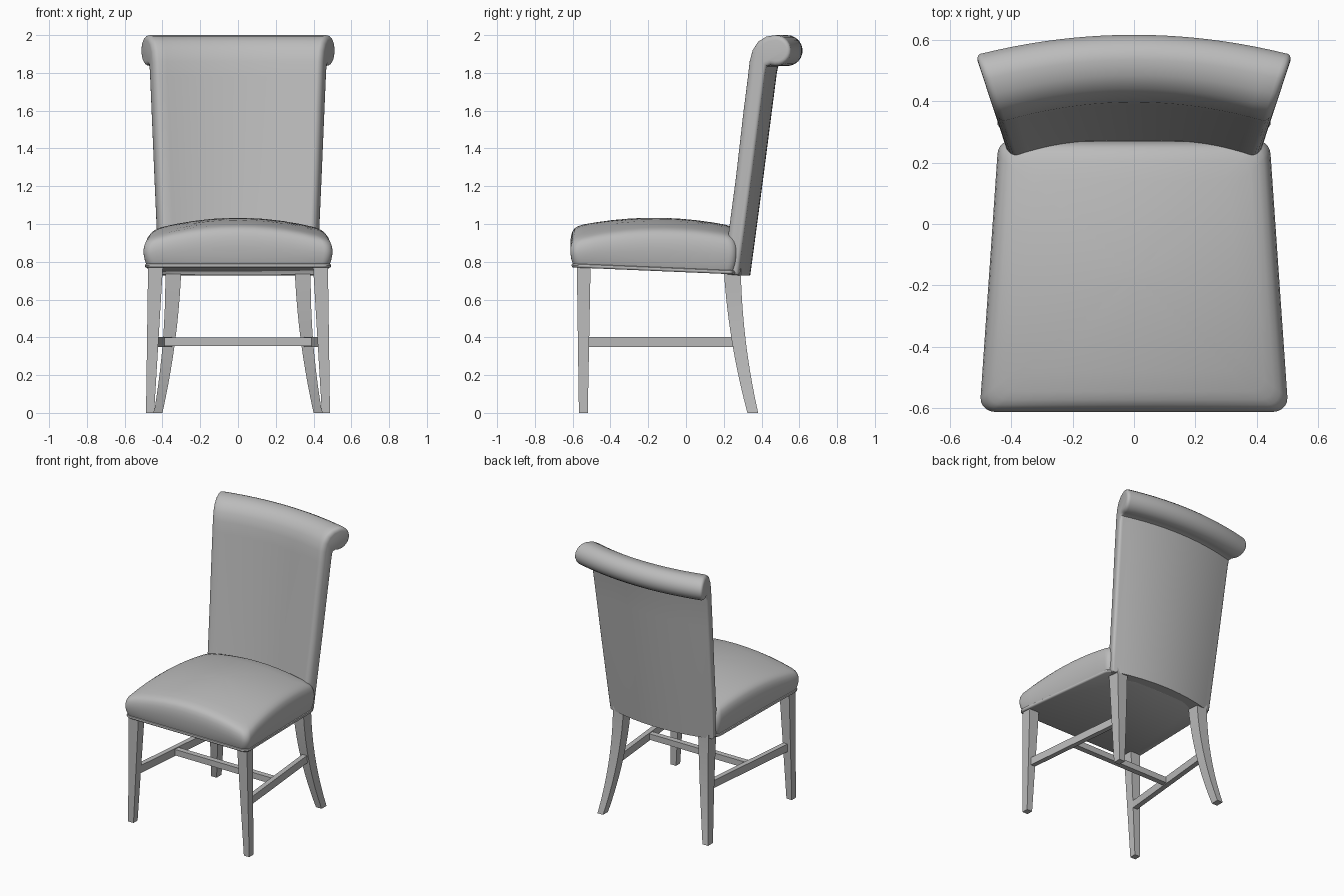
import bpy, bmesh, math
from mathutils import Vector

if "Cube" in bpy.data.objects:
    bpy.data.objects.remove(bpy.data.objects["Cube"])

grey = bpy.data.materials.new("plain grey")
grey.diffuse_color = (0.5, 0.5, 0.5, 1)
grey.use_nodes = True
grey.node_tree.nodes["Principled BSDF"].inputs["Base Color"].default_value = grey.diffuse_color


def loft(name, rings, angle=40):
    """Skin a list of equal-length closed rings and cap both ends."""
    bm = bmesh.new()
    vr = [[bm.verts.new(p) for p in r] for r in rings]
    n = len(vr[0])
    for a, b in zip(vr, vr[1:]):
        for i in range(n):
            j = (i + 1) % n
            bm.faces.new((a[i], a[j], b[j], b[i]))
    bm.faces.new(vr[0])
    bm.faces.new(vr[-1])
    bmesh.ops.recalc_face_normals(bm, faces=bm.faces)
    me = bpy.data.meshes.new(name)
    bm.to_mesh(me)
    bm.free()
    ob = bpy.data.objects.new(name, me)
    bpy.context.collection.objects.link(ob)
    me.materials.append(grey)
    bpy.ops.object.select_all(action='DESELECT')
    ob.select_set(True)
    bpy.context.view_layer.objects.active = ob
    bpy.ops.object.shade_smooth_by_angle(angle=math.radians(angle))
    return ob


# Seat outline: tapered rectangle with rounded corners
CY = -0.17
corners = [(0.5, -0.612, -90), (0.445, 0.272, 0), (-0.445, 0.272, 90), (-0.5, -0.612, 180)]
arcs = []
for x, y, a0 in corners:
    r = 0.045
    cx, cy = x - math.copysign(r, x), y - math.copysign(r, y)
    arcs.append([Vector((cx + r * math.cos(math.radians(a0 + k * 18)),
                         cy + r * math.sin(math.radians(a0 + k * 18)))) for k in range(6)])
outline = []
for i, arc in enumerate(arcs):
    nxt = arcs[(i + 1) % 4][0]
    outline += arc + [arc[-1].lerp(nxt, k / 10) for k in range(1, 10)]


def base_z(y):
    return 0.77 - 0.0425 * (y + 0.6)


def dome_z(x, y):
    return 1.033 - 0.07 * (x / 0.48) ** 2 - 0.045 * ((y - CY) / 0.42) ** 2


def seat_ring(s, height):
    pts = []
    for p in outline:
        x, y = p.x * s, CY + (p.y - CY) * s
        pts.append((x, y, height(x, y)))
    return pts


# Cushion: rounded sides and domed top
cushion = [(0.96, 0.04), (0.97, 0.1), (0.99, 0.3), (1, 0.5), (1, 0.65), (0.992, 0.78), (0.975, 0.89),
           (0.95, 0.95), (0.91, 0.985), (0.85, 1), (0.7, 1), (0.5, 1), (0.3, 1), (0.12, 1), (0.02, 1)]
loft("seat_cushion", [seat_ring(s, lambda x, y, f=f: base_z(y) + f * (dome_z(x, y) - base_z(y)))
                      for s, f in cushion], 60)

# Welt and underside below the cushion
welt = [(0.97, 0), (0.982, 0.004), (0.987, 0.011), (0.982, 0.018), (0.965, 0.022)]
loft("seat_base", [seat_ring(s, lambda x, y, h=h: base_z(y) + h) for s, h in welt])

# Backrest: side profile with a rolled top, swept along a shallow arc
profile = [(0.198, 0.735), (0.225, 0.95), (0.265, 1.25), (0.305, 1.6), (0.328, 1.78), (0.337, 1.86),
           (0.353, 1.92), (0.382, 1.965), (0.425, 1.992)]
for k in range(13):
    a = math.radians(90 - k * 200 / 12)
    profile.append((0.475 + 0.082 * math.cos(a), 1.918 + 0.082 * math.sin(a)))
profile += [(0.428, 1.835), (0.421, 1.8), (0.395, 1.6), (0.35, 1.25), (0.31, 0.95), (0.28, 0.728)]
profile = [Vector(p) for p in profile]


def shrunk(d):
    out = []
    for i, p in enumerate(profile):
        t0 = (p - profile[i - 1]).normalized()
        t1 = (profile[(i + 1) % len(profile)] - p).normalized()
        n0, n1 = Vector((t0.y, -t0.x)), Vector((t1.y, -t1.x))
        out.append(p + (n0 + n1) * d / max(0.5, 1 + n0.dot(n1)))
    return out


R = 0.026
stations = [(-1, R * (1 - math.cos(math.radians(a))), R * (1 - math.sin(math.radians(a))))
            for a in (90, 67, 45, 22, 0)]
stations += [(-1 + k / 10, 0, R * (1 - k / 10)) for k in range(1, 10)] + [(0, 0, 0)]
half = [(u, ins, pull) for u, ins, pull in stations]
# Rounded ends: profile insets as it reaches full width
half = [(-1, R * (1 - math.sin(math.radians(a))), R * (1 - math.cos(math.radians(a))))
        for a in (0, 22, 45, 67, 90)] + [(-1 + k / 10, 0, R * (1 - k / 10)) for k in range(1, 11)]
stations = half + [(-u, i, p) for u, i, p in reversed(half[:-1])]
rings = []
for u, inset, pull in stations:
    ring = []
    for p in shrunk(inset):
        w = 0.407 + 0.33 * (p.x - 0.22)
        x = u * w - math.copysign(pull, u) if u else 0
        ring.append((x, p.x + 0.06 * (1 - u * u), p.y))
    rings.append(ring)
loft("backrest", rings, 50)


def bar(name, stations, side):
    """Square bar from stations (x0, x1, y0, y1, z), mirrored by side."""
    return loft(name, [[(side * x0, y0, z), (side * x1, y0, z), (side * x1, y1, z), (side * x0, y1, z)]
                       for x0, x1, y0, y1, z in stations], 30)


def rear_leg_station(t):
    z = 0.765 * (1 - t)
    y0 = 0.2 + 0.045 * t + 0.08 * t * t
    x0 = 0.3 + 0.03 * t + 0.07 * t * t
    return (x0, x0 + 0.085 - 0.04 * t, y0, y0 + 0.09 - 0.033 * t, z)


for side, label in ((-1, "left"), (1, "right")):
    # Tapered front leg and sabre-curved rear leg
    bar("front_leg_" + label, [(0.444, 0.487, -0.567, -0.52, 0), (0.397, 0.476, -0.578, -0.505, 0.785)], side)
    bar("rear_leg_" + label, [rear_leg_station(k / 10) for k in range(11)], side)
    # Side stretcher between front and rear legs
    loft("side_stretcher_" + label,
         [[(side * (x + dx), y, z) for dx, z in ((-0.018, 0.348), (0.018, 0.348), (0.018, 0.403), (-0.018, 0.403))]
          for x, y in ((0.443, -0.53), (0.365, 0.27))], 30)

# Cross stretcher joining the two side stretchers
loft("cross_stretcher", [[(x, y, z) for y, z in ((-0.17, 0.355), (-0.13, 0.355), (-0.13, 0.398), (-0.17, 0.398))]
                         for x in (-0.405, 0.405)], 30)
